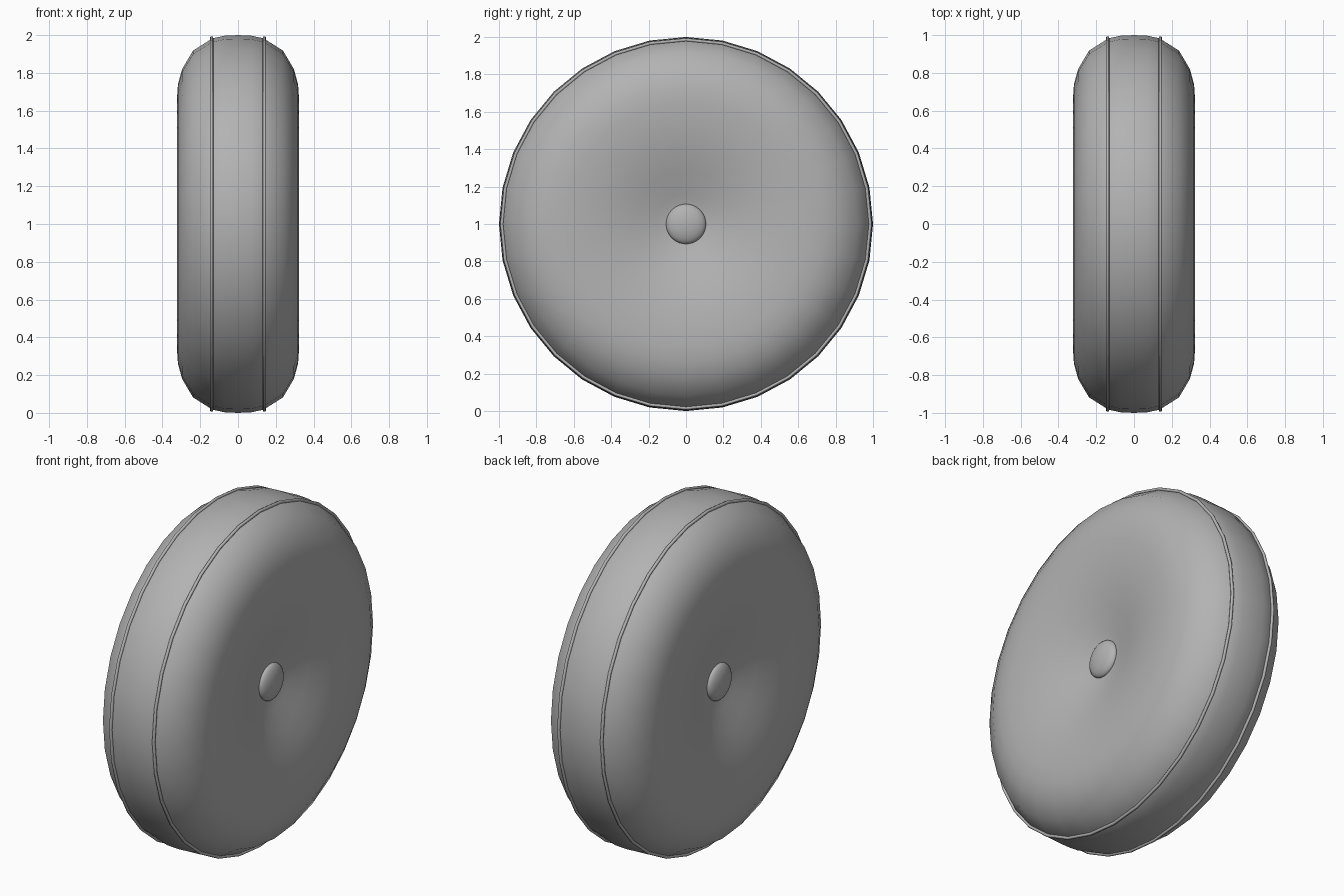
import bpy, bmesh, math

if "Cube" in bpy.data.objects:
    bpy.data.objects.remove(bpy.data.objects["Cube"])

# Dark grey rubber
rubber = bpy.data.materials.new("dark_grey")
rubber.diffuse_color = (0.45, 0.45, 0.45, 1)
rubber.use_nodes = True
rubber.node_tree.nodes["Principled BSDF"].inputs["Base Color"].default_value = rubber.diffuse_color


def lathe(name, profile, segments, closed=False):
    """Revolve (x, radius) points about the x axis, centred at z = 1."""
    bm = bmesh.new()
    rings = []
    for x, r in profile:
        if r < 1e-6:
            rings.append([bm.verts.new((x, 0, 1))])
        else:
            rings.append([bm.verts.new((x, r * math.sin(2 * math.pi * i / segments),
                                        1 + r * math.cos(2 * math.pi * i / segments)))
                          for i in range(segments)])
    pairs = list(zip(rings, rings[1:]))
    if closed:
        pairs.append((rings[-1], rings[0]))
    for a, b in pairs:
        for i in range(segments):
            j = (i + 1) % segments
            if len(a) == 1:
                bm.faces.new((a[0], b[j], b[i]))
            elif len(b) == 1:
                bm.faces.new((a[i], a[j], b[0]))
            else:
                bm.faces.new((a[i], a[j], b[j], b[i]))
    bmesh.ops.recalc_face_normals(bm, faces=bm.faces)
    for f in bm.faces:
        f.smooth = True
    mesh = bpy.data.meshes.new(name)
    bm.to_mesh(mesh)
    bm.free()
    mesh.materials.append(rubber)
    obj = bpy.data.objects.new(name, mesh)
    bpy.context.collection.objects.link(obj)
    return obj


# Tyre body: rounded tread running into dished sides, mirrored about x = 0
half = [(0.20, 0), (0.205, 0.08), (0.225, 0.16), (0.262, 0.28), (0.295, 0.40),
        (0.315, 0.52), (0.324, 0.65), (0.318, 0.74), (0.296, 0.82),
        (0.238, 0.918), (0.135, 0.983), (0.07, 0.997)]
lathe("wheel_body", half + [(0, 1.0)] + [(-x, r) for x, r in reversed(half)], 32)

for side, label in ((1, "right"), (-1, "left")):
    # Thin raised ring on the tread
    ring = [(side * 0.14 + 0.009 * math.cos(t), 0.985 + 0.009 * math.sin(t))
            for t in (2 * math.pi * k / 8 for k in range(8))]
    lathe(label + "_tread_ring", ring, 32, closed=True)

    # Shallow domed hub cap in the middle of the dish
    cap = [(side * (0.213 + 0.04 * math.sin(t)), 0.107 * math.cos(t))
           for t in (math.pi * k / 16 for k in range(-8, 9))]
    lathe(label + "_hub_cap", cap, 32)
